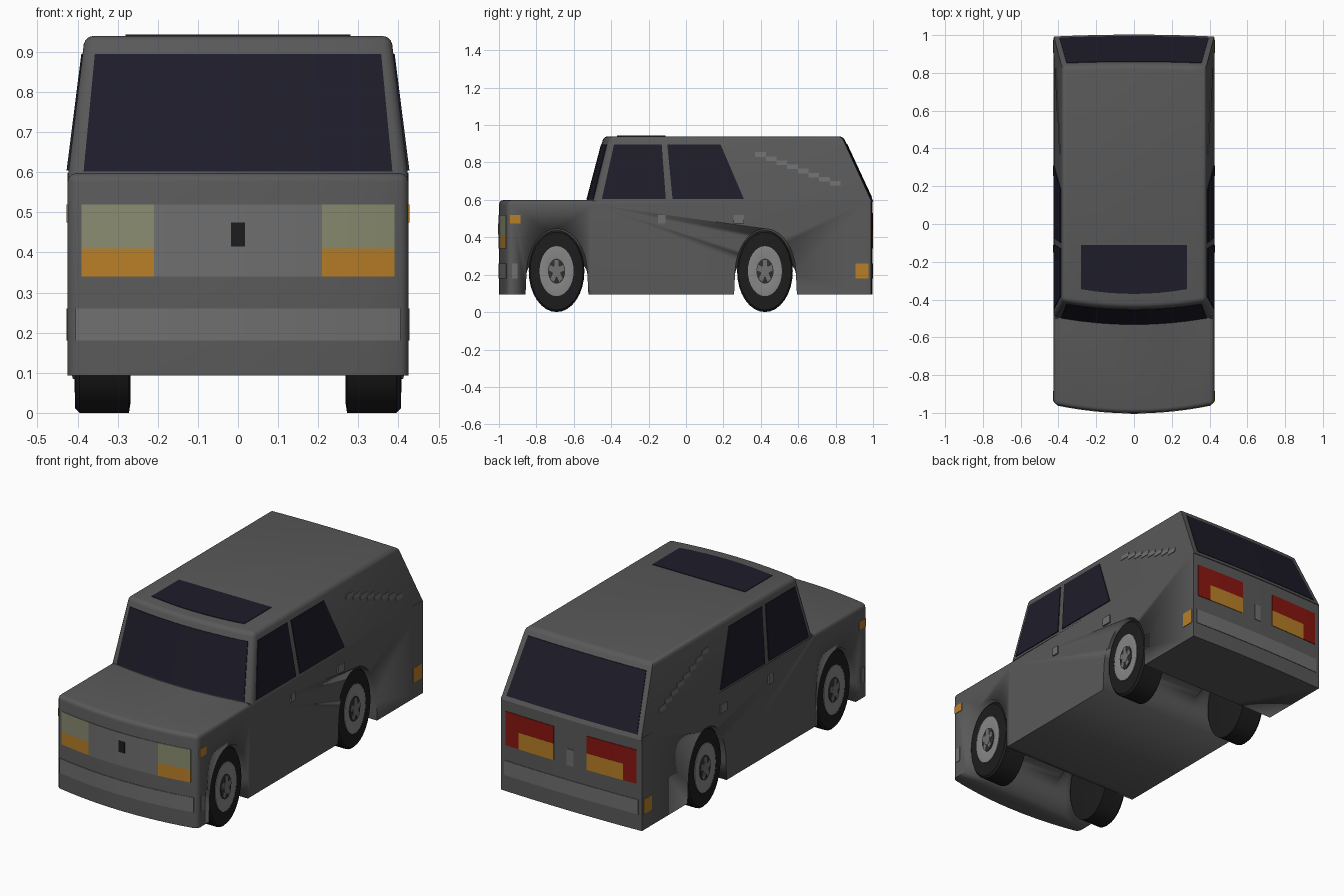
import bpy, bmesh
from math import sin, cos, pi, radians

if "Cube" in bpy.data.objects:
    bpy.data.objects.remove(bpy.data.objects["Cube"])

GREY, PALE = (0.1, 0.1, 0.1), (0.16, 0.16, 0.16)
GLASS, BLACK = (0.013, 0.012, 0.023), (0.012, 0.012, 0.012)
AMBER, RED, LENS = (0.48, 0.21, 0.02), (0.25, 0.008, 0.005), (0.25, 0.26, 0.16)
mats = {}


def lerp(a, b, t):
    return a + (b - a) * t


def material(col):
    if col not in mats:
        mats[col] = bpy.data.materials.new("paint")
        mats[col].diffuse_color = (*col, 1)
    return mats[col]


def loft(name, rings, col, pick=None, width=0.02):
    """Skin closed rings, cap the ends, optionally bevel the picked edges."""
    bm = bmesh.new()
    vs = [[bm.verts.new(p) for p in r] for r in rings]
    n = len(vs[0])
    for a, b in zip(vs, vs[1:]):
        for i in range(n):
            j = (i + 1) % n
            bm.faces.new((a[i], a[j], b[j], b[i]))
    bm.faces.new(vs[0])
    bm.faces.new(vs[-1])
    bmesh.ops.recalc_face_normals(bm, faces=bm.faces)
    if pick:
        edges = [e for e in bm.edges if pick(e.verts[0].co, e.verts[1].co)]
        bmesh.ops.bevel(bm, geom=edges, offset=width, segments=3, profile=0.5,
                        affect='EDGES', clamp_overlap=True)
    me = bpy.data.meshes.new(name)
    bm.to_mesh(me)
    bm.free()
    ob = bpy.data.objects.new(name, me)
    bpy.context.collection.objects.link(ob)
    me.materials.append(material(col))
    bpy.ops.object.select_all(action='DESELECT')
    ob.select_set(True)
    bpy.context.view_layer.objects.active = ob
    bpy.ops.object.shade_smooth_by_angle(angle=radians(35))
    return ob


# Surfaces of the car: (u, v, outward offset) -> point
def height(z):
    return (z - 0.6) / 0.34


def nose(x, z, d=0):
    return (x, -1 + 0.045 * (x / 0.425) ** 2 - d, z)


def tail(x, z, d=0):
    return (x, 0.998 - 0.01 * (x / 0.425) ** 2 + d, z)


def front_screen(x, z, d=0):
    return (x, lerp(-0.53, -0.44, height(z)) + 0.04 * (x / 0.42) ** 2 - d, z)


def rear_screen(x, z, d=0):
    return (x, lerp(0.998, 0.84, height(z)) - 0.01 * (x / 0.42) ** 2 + d, z)


def roof(x, y, d=0):
    return (x, y + 0.025 * (x / 0.28) ** 2 * (y < -0.3), 0.94 + d)


def flank(s):
    return lambda y, z, d=0: (s * (lerp(0.425, 0.382, max(0, height(z))) + d), y, z)


def patch(name, surf, corners, col, n=8, d=0.003):
    """Thin slab on a surface; corners: low left, low right, top right, top left."""
    (a, b, c, e) = corners
    rings = []
    for i in range(n + 1):
        t = i / n
        lo = [lerp(p, q, t) for p, q in zip(a, b)]
        hi = [lerp(p, q, t) for p, q in zip(e, c)]
        rings.append([surf(*lo, d), surf(*hi, d), surf(*hi, -0.008), surf(*lo, -0.008)])
    return loft(name, rings, col)


def box(u0, u1, v0, v1):
    return [(u0, v0), (u1, v0), (u1, v1), (u0, v1)]


# Lower body with bowed nose and rounded bonnet edges
def plan(front, back, w, z, mids):
    xs = [lerp(-w, w, i / 10) for i in range(11)]
    return ([front(x, z) for x in xs] + [(w, y, z) for y in mids]
            + [back(x, z) for x in reversed(xs)] + [(-w, y, z) for y in reversed(mids)])


def bonnet_edge(a, b):
    top = min(a.z, b.z) > 0.59 and max(a.y, b.y) < -0.4
    corner = abs(a.z - b.z) > 0.1 and a.y < -0.9 and abs(a.x) > 0.42
    return top or corner


body = loft("lower_body", [plan(nose, tail, 0.425, z, [-0.5]) for z in (0.093, 0.598)],
            GREY, bonnet_edge, 0.022)

# Wheel arches, shallower between the wheels
for yc in (-0.69, 0.425):
    rings = []
    for x, h in ((-0.5, 0.245), (-0.25, 0.245), (-0.18, 0.1),
                 (0.18, 0.1), (0.25, 0.245), (0.5, 0.245)):
        arc = [(x, yc + 0.163 * cos(pi * i / 20), 0.2 + h * sin(pi * i / 20)) for i in range(21)]
        rings.append(arc + [(x, yc - 0.17, 0.05), (x, yc + 0.17, 0.05)])
    cutter = loft("arch_cutter", rings, GREY)
    cutter.hide_render = True
    mod = body.modifiers.new("arch", 'BOOLEAN')
    mod.operation, mod.object, mod.solver = 'DIFFERENCE', cutter, 'EXACT'
    bpy.context.view_layer.objects.active = body
    bpy.ops.object.modifier_apply(modifier=mod.name)
    bpy.data.objects.remove(cutter)


# Cabin with sloped screens and leaning sides
def cabin_edge(a, b):
    around = min(a.z, b.z) > 0.93
    pillar = abs(a.z - b.z) > 0.1 and abs(a.x) > 0.37 and a.y < 0
    return around or pillar


loft("cabin", [plan(front_screen, rear_screen, w, z, []) for w, z in ((0.424, 0.59), (0.382, 0.94))],
     GREY, cabin_edge, 0.022)
patch("windscreen", front_screen, [(-0.385, 0.602), (0.385, 0.602), (0.357, 0.895), (-0.357, 0.895)], GLASS)
patch("rear_window", rear_screen, [(-0.395, 0.612), (0.395, 0.612), (0.357, 0.9), (-0.357, 0.9)], GLASS)
patch("sunroof", roof, box(-0.28, 0.28, -0.37, -0.11), GLASS)

# Front and rear trim
patch("grille", nose, box(-0.21, 0.21, 0.34, 0.52), PALE)
patch("front_badge_plate", nose, box(-0.018, 0.018, 0.415, 0.475), BLACK, 2, 0.006)
for label, surf in (("front", nose), ("rear", tail)):
    patch(label + "_bumper_strip", surf, box(-0.405, 0.405, 0.18, 0.26), PALE)
patch("boot_handle", tail, box(-0.02, 0.02, 0.34, 0.43), PALE, 2)

for s, side in ((-1, "left"), (1, "right")):
    def lamp(name, surf, x0, x1, z0, z1, col):
        patch(f"{side}_{name}", surf, box(s * x0, s * x1, z0, z1), col, 4)

    lamp("headlight", nose, 0.21, 0.39, 0.41, 0.52, LENS)
    lamp("front_indicator", nose, 0.21, 0.39, 0.34, 0.41, AMBER)
    lamp("tail_light_top", tail, 0.10, 0.395, 0.435, 0.53, RED)
    lamp("tail_light_outer", tail, 0.315, 0.395, 0.345, 0.435, RED)
    lamp("rear_indicator", tail, 0.10, 0.315, 0.345, 0.435, AMBER)

    # Side windows, handles and markers
    skin = flank(s)
    patch(side + "_front_window", skin, [(-0.45, 0.604), (-0.108, 0.604), (-0.13, 0.895), (-0.385, 0.895)], GLASS, 2)
    patch(side + "_rear_window", skin, [(-0.072, 0.604), (0.31, 0.604), (0.185, 0.895), (-0.1, 0.895)], GLASS, 2)
    for name, rect, col in (
            ("front_marker", (-0.94, -0.885, 0.475, 0.52), AMBER),
            ("rear_marker", (0.905, 0.975, 0.18, 0.26), AMBER),
            ("bumper_end", (-0.93, -0.9, 0.18, 0.26), PALE),
            ("front_handle", (-0.15, -0.11, 0.475, 0.52), PALE),
            ("rear_handle", (0.255, 0.31, 0.475, 0.52), PALE)):
        patch(f"{side}_{name}", skin, box(*rect), col, 1)
    # Stepped stripe on the rear quarter
    for i in range(8):
        y, z = 0.37 + i * 0.057, 0.83 - i * 0.022
        patch(f"{side}_stripe_{i}", skin, box(y, y + 0.057, z, z + 0.025), PALE, 1, 0.002)

    # Wheels: tall oval tyre, rim and hub
    for yc, end in ((-0.692, "front"), (0.422, "rear")):
        def disc(name, profile, col):
            rings = [[(s * x, yc + 0.147 * r * cos(2 * pi * i / 32), 0.219 + 0.216 * r * sin(2 * pi * i / 32))
                      for i in range(32)] for x, r in profile]
            loft(f"{side}_{end}_{name}", rings, col)

        disc("tyre", [(0.268, 0.9), (0.272, 1.013), (0.395, 1.013), (0.406, 0.96), (0.408, 0.62), (0.4, 0.6)], BLACK)
        disc("rim", [(0.39, 0.62), (0.412, 0.62), (0.414, 0.58), (0.408, 0.36)], (0.24, 0.24, 0.24))
        disc("hub_ring", [(0.4, 0.31), (0.412, 0.31), (0.414, 0.28)], (0.03, 0.03, 0.03))
        disc("hub_cap", [(0.405, 0.16), (0.417, 0.15)], PALE)
        # Hub spokes
        for k in range(5):
            a = 2 * pi * k / 5 + pi / 2
            spoke = [(yc + 0.147 * r * cos(a + t), 0.219 + 0.216 * r * sin(a + t))
                     for r, t in ((0.15, -0.5), (0.29, -0.25), (0.29, 0.25), (0.15, 0.5))]
            loft(f"{side}_{end}_spoke_{k}", [[(s * x, y, z) for y, z in spoke] for x in (0.405, 0.416)], PALE)

for m in bpy.data.materials:
    if m.users and not m.is_grease_pencil:
        m.use_nodes = True
        m.node_tree.nodes["Principled BSDF"].inputs["Base Color"].default_value = m.diffuse_color
